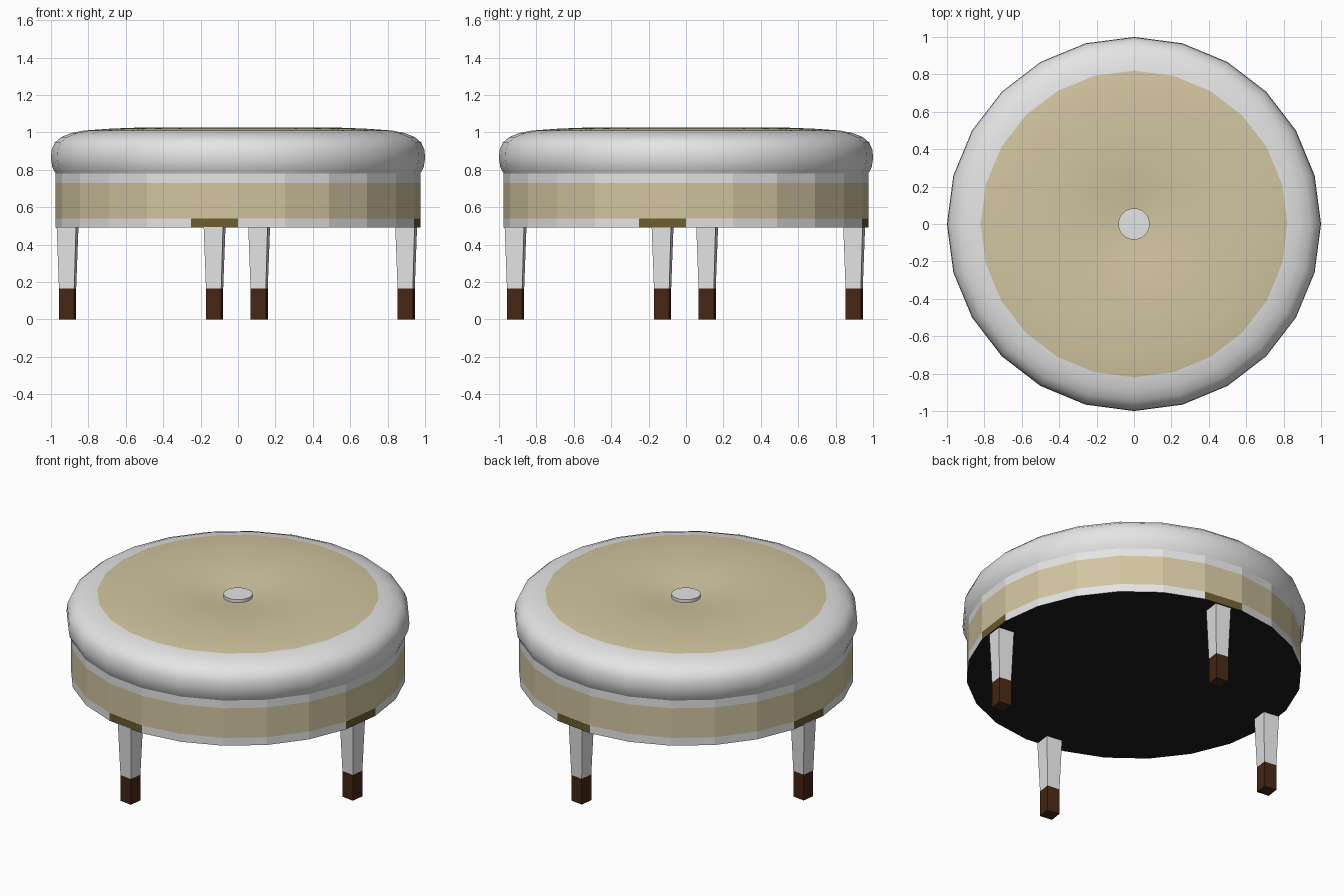
import bpy, bmesh, math
from mathutils import Matrix, Vector

if "Cube" in bpy.data.objects:
    bpy.data.objects.remove(bpy.data.objects["Cube"])

SIDES = 24


def material(name, rgb):
    m = bpy.data.materials.new(name)
    m.diffuse_color = (*rgb, 1)
    m.use_nodes = True
    m.node_tree.nodes["Principled BSDF"].inputs["Base Color"].default_value = m.diffuse_color
    return m


GREY = material("pale grey fabric", (0.78, 0.78, 0.78))
TAN = material("tan fabric", (0.64, 0.56, 0.35))
OLIVE = material("dark olive tab", (0.15, 0.11, 0.03))
BROWN = material("dark brown foot", (0.06, 0.02, 0.007))
BLACK = material("black underside", (0.012, 0.012, 0.012))


def finish(bm, name, mats):
    bmesh.ops.recalc_face_normals(bm, faces=bm.faces)
    me = bpy.data.meshes.new(name)
    bm.to_mesh(me)
    bm.free()
    for m in mats:
        me.materials.append(m)
    ob = bpy.data.objects.new(name, me)
    bpy.context.collection.objects.link(ob)
    return ob


def lathe(name, profile, mats, rule, sides=SIDES):
    """Revolve (radius, z) points; radius 0 becomes a pole. rule(centre, radius) gives the slot."""
    bm = bmesh.new()
    rings = []
    for r, z in profile:
        n = sides if r > 0 else 1
        rings.append([bm.verts.new((r * math.cos(i * math.tau / sides),
                                    r * math.sin(i * math.tau / sides), z)) for i in range(n)])
    for a, b in zip(rings, rings[1:]):
        for i in range(sides):
            j = (i + 1) % sides
            loop = [a[i % len(a)], a[j % len(a)], b[j % len(b)], b[i % len(b)]]
            f = bm.faces.new(list(dict.fromkeys(loop)))
            f.material_index = rule(f.calc_center_median(), max(v.co.xy.length for v in f.verts))
    return finish(bm, name, mats)


# Upholstered base with a tan band, dark tabs above the legs and black underside
def base_rule(c, r):
    if c.z < 0.495:
        return 3
    if 0.54 < c.z < 0.73:
        return 1
    sector = int((math.degrees(math.atan2(c.y, c.x)) % 360) // 15)
    return 2 if c.z < 0.54 and sector % 6 == 5 else 0


lathe("base", [(0, 0.49), (0.975, 0.49), (0.975, 0.54), (0.975, 0.73), (0.975, 0.78)],
      [GREY, TAN, OLIVE, BLACK], base_rule)

# Soft seat cushion with tan top panel dimpled in the middle
cushion = lathe("cushion", [
    (0.93, 0.775), (0.975, 0.78), (0.993, 0.815), (1.0, 0.86), (0.997, 0.905), (0.98, 0.945),
    (0.945, 0.975), (0.89, 0.997), (0.82, 1.01), (0.68, 1.02), (0.52, 1.026), (0.38, 1.022),
    (0.25, 1.012), (0.15, 1.0), (0.07, 0.992), (0, 0.99)],
    [GREY, TAN], lambda c, r: 1 if r < 0.83 and c.z > 0.98 else 0)

# Button in the dimple
button = lathe("button", [(0, 0.985), (0.084, 0.985), (0.084, 1.013), (0, 1.015)],
               [GREY], lambda c, r: 0, 32)

for ob in (cushion, button):
    bpy.ops.object.select_all(action='DESELECT')
    ob.select_set(True)
    bpy.context.view_layer.objects.active = ob
    bpy.ops.object.shade_smooth_by_angle(angle=math.radians(50))


# Tapered square legs, each with a straight dark foot, under the tabs
def square_post(name, z0, w0, z1, w1, mat, angle):
    bm = bmesh.new()
    bmesh.ops.create_cube(bm, size=1)
    for v in bm.verts:
        w, z = (w1, z1) if v.co.z > 0 else (w0, z0)
        v.co = Vector((v.co.x * w + 0.913, v.co.y * w, z))
    bm.transform(Matrix.Translation((-0.006, -0.006, 0)) @ Matrix.Rotation(angle, 4, 'Z'))
    return finish(bm, name, [mat])


for k, side in enumerate(("right", "back", "left", "front")):
    a = math.radians(-7.5 + 90 * k)
    square_post(side + "_leg", 0.165, 0.082, 0.495, 0.104, GREY, a)
    square_post(side + "_foot", 0, 0.082, 0.165, 0.082, BROWN, a)
